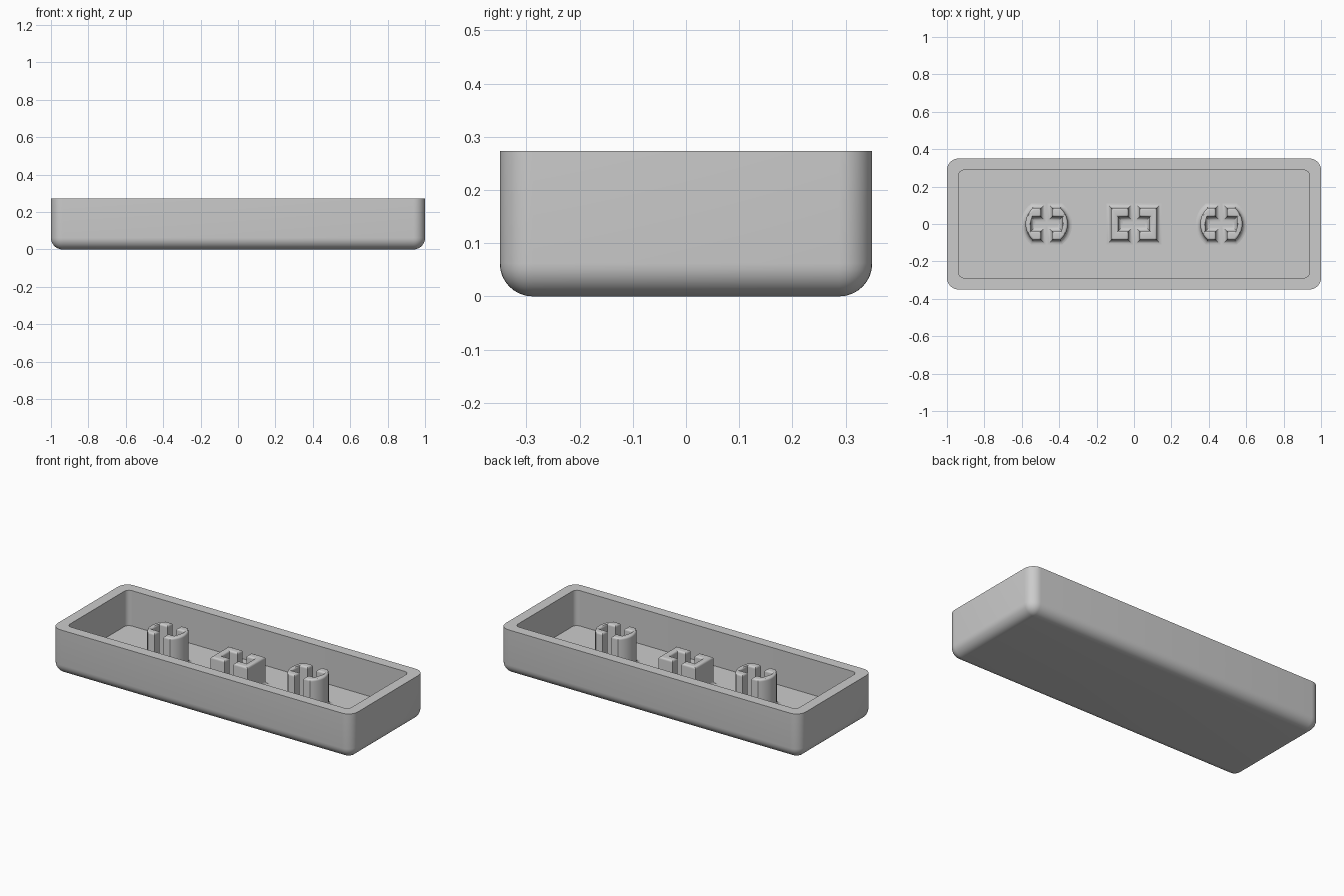
import bpy, bmesh
from math import sin, cos, pi, asin
from mathutils import Vector

if "Cube" in bpy.data.objects:
    bpy.data.objects.remove(bpy.data.objects["Cube"])

HALF_X, HALF_Y, HEIGHT = 1.0, 0.35, 0.273
WALL, FLOOR, ROUND = 0.062, 0.06, 0.062

grey = bpy.data.materials.new("plain grey")
grey.use_nodes = True
colour = (0.6, 0.6, 0.6, 1)
grey.diffuse_color = colour
grey.node_tree.nodes["Principled BSDF"].inputs["Base Color"].default_value = colour


def rounded_rect(hx, hy, r, steps=8):
    """Counter-clockwise rectangle outline with rounded corners."""
    pts = []
    for k, (sx, sy) in enumerate([(1, 1), (-1, 1), (-1, -1), (1, -1)]):
        for i in range(steps + 1):
            a = (k + i / steps) * pi / 2
            pts.append((sx * (hx - r) + r * cos(a), sy * (hy - r) + r * sin(a)))
    return pts


def offset(outline, d):
    """Mitred offset of a counter-clockwise outline, positive is outward."""
    pts = [Vector(p) for p in outline]
    result = []
    for i, p in enumerate(pts):
        e1 = (p - pts[i - 1]).normalized()
        e2 = (pts[(i + 1) % len(pts)] - p).normalized()
        n1, n2 = Vector((e1.y, -e1.x)), Vector((e2.y, -e2.x))
        result.append(p + (n1 + n2) * d / (1 + n1.dot(n2)))
    return result


def loft(name, rings, cap_start):
    """Skin a list of (outline, z) rings and cap the ends."""
    bm = bmesh.new()
    loops = [[bm.verts.new((p[0], p[1], z)) for p in pts] for pts, z in rings]
    for a, b in zip(loops, loops[1:]):
        for i in range(len(a)):
            j = (i + 1) % len(a)
            bm.faces.new((a[i], a[j], b[j], b[i]))
    if cap_start:
        bm.faces.new(loops[0][::-1])
    bm.faces.new(loops[-1])
    mesh = bpy.data.meshes.new(name)
    bm.to_mesh(mesh)
    bm.free()
    mesh.materials.append(grey)
    obj = bpy.data.objects.new(name, mesh)
    bpy.context.collection.objects.link(obj)
    bpy.ops.object.select_all(action='DESELECT')
    obj.select_set(True)
    bpy.context.view_layer.objects.active = obj
    bpy.ops.object.shade_smooth_by_angle(angle=pi / 6)
    return obj


# Tray: rounded underside, straight walls, flat rim and recessed floor
rings = []
for i in range(9):
    a = i / 8 * pi / 2
    d = ROUND * (1 - sin(a))
    r = max(ROUND - d, 0.001)
    rings.append((rounded_rect(HALF_X - d, HALF_Y - d, r), ROUND * (1 - cos(a))))
inner = rounded_rect(HALF_X - WALL, HALF_Y - WALL, 0.03)
rings += [(rounded_rect(HALF_X, HALF_Y, ROUND), HEIGHT), (inner, HEIGHT), (inner, FLOOR)]
loft("tray", rings, True)

# Stem outlines: one bracket half, with its notch facing the centre slot
SLOT, STEM_Y, NOTCH_X, NOTCH_Y = 0.029, 0.086, 0.084, 0.038
notch = [(SLOT, STEM_Y), (SLOT, NOTCH_Y), (NOTCH_X, NOTCH_Y),
         (NOTCH_X, -NOTCH_Y), (SLOT, -NOTCH_Y), (SLOT, -STEM_Y)]
square_half = notch + [(0.123, -STEM_Y), (0.123, STEM_Y)]
RADIUS = 0.113
sweep = asin(STEM_Y / RADIUS)
round_half = notch + [(RADIUS * cos(t), RADIUS * sin(t))
                      for t in [sweep * (i / 6 - 1) for i in range(13)]]


def bracket(name, outline, x, side, top):
    """Upright bracket with a flared foot and a softened top edge."""
    foot, soft = 0.024, 0.012
    steps = [i / 5 * pi / 2 for i in range(6)]
    levels = [(foot * (1 - sin(a)), FLOOR + foot * (1 - cos(a))) for a in steps]
    levels += [(-soft * (1 - cos(a)), top - soft * (1 - sin(a))) for a in steps]
    turned = [(side * px, side * py) for px, py in outline]
    obj = loft(name, [(offset(turned, d), z) for d, z in levels], False)
    obj.location.x = x


# Three stems, each made of two facing brackets
for stem, outline, x, top in [("right_round_stem", round_half, -0.467, 0.266),
                              ("centre_square_stem", square_half, 0, 0.228),
                              ("left_round_stem", round_half, 0.467, 0.266)]:
    for half, side in (("left_half", 1), ("right_half", -1)):
        bracket(stem + "_" + half, outline, x, side, top)
